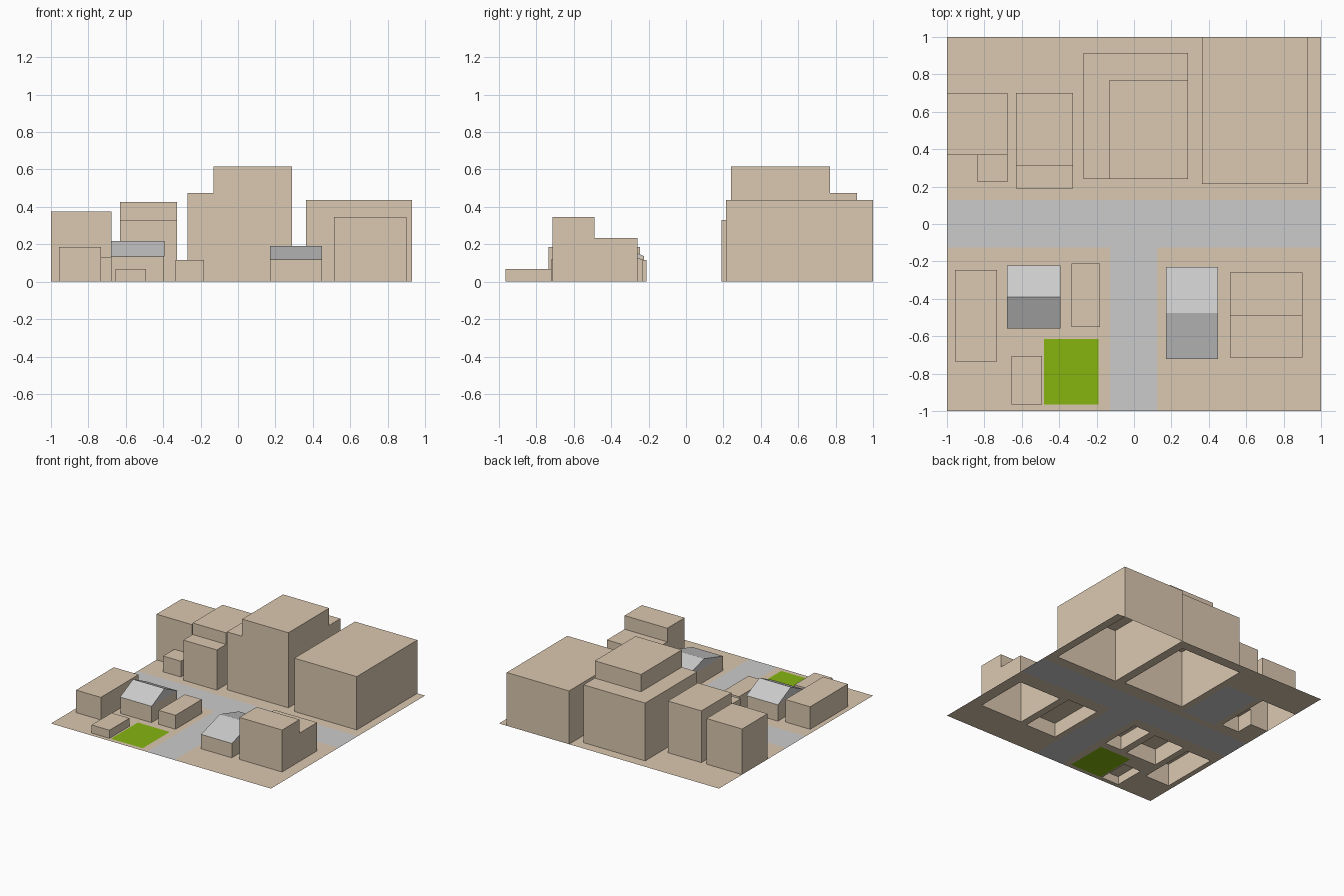
import bpy, bmesh, math

if "Cube" in bpy.data.objects:
    bpy.data.objects.remove(bpy.data.objects["Cube"])


def material(name, color):
    m = bpy.data.materials.new(name)
    m.diffuse_color = (*color, 1)
    m.use_nodes = True
    m.node_tree.nodes["Principled BSDF"].inputs["Base Color"].default_value = m.diffuse_color
    return m


TAN = material("tan", (0.71, 0.58, 0.44))
GREEN = material("grass", (0.24, 0.46, 0.005))


def finish(name, bm, mat):
    bmesh.ops.remove_doubles(bm, verts=bm.verts, dist=1e-5)
    bmesh.ops.dissolve_limit(bm, angle_limit=math.radians(1),
                             verts=bm.verts, edges=bm.edges)
    me = bpy.data.meshes.new(name)
    bm.to_mesh(me)
    bm.free()
    ob = bpy.data.objects.new(name, me)
    bpy.context.collection.objects.link(ob)
    if mat:
        me.materials.append(mat)
    return ob


def poly(bm, *pts):
    bm.faces.new([bm.verts.new(p) for p in pts])


def inside(x, y, r):
    return r[0] < x < r[1] and r[2] < y < r[3]


def cells(rects):
    xs = sorted({v for r in rects for v in r[:2]})
    ys = sorted({v for r in rects for v in r[2:4]})
    for x0, x1 in zip(xs, xs[1:]):
        for y0, y1 in zip(ys, ys[1:]):
            yield x0, x1, y0, y1


def sheet(name, rects, holes=(), mat=None):
    """Flat surface on z = 0 covering rects, with rectangular holes."""
    bm = bmesh.new()
    for x0, x1, y0, y1 in cells(list(rects) + list(holes)):
        cx, cy = (x0 + x1) / 2, (y0 + y1) / 2
        if any(inside(cx, cy, r) for r in rects) and not any(inside(cx, cy, r) for r in holes):
            poly(bm, (x0, y0, 0), (x1, y0, 0), (x1, y1, 0), (x0, y1, 0))
    return finish(name, bm, mat)


def block(name, parts):
    """Open-bottomed stepped shell; each part is x0, x1, y0, y1, height."""
    bm = bmesh.new()

    def height(x, y):
        return max([p[4] for p in parts if inside(x, y, p)], default=0)

    e = 1e-3
    for x0, x1, y0, y1 in cells(parts):
        cx, cy = (x0 + x1) / 2, (y0 + y1) / 2
        h = height(cx, cy)
        if not h:
            continue
        poly(bm, (x0, y0, h), (x1, y0, h), (x1, y1, h), (x0, y1, h))
        for (ax, ay), (bx, by), n in (((x0, y0), (x1, y0), height(cx, y0 - e)),
                                      ((x1, y0), (x1, y1), height(x1 + e, cy)),
                                      ((x1, y1), (x0, y1), height(cx, y1 + e)),
                                      ((x0, y1), (x0, y0), height(x0 - e, cy))):
            if n < h:
                poly(bm, (ax, ay, n), (bx, by, n), (bx, by, h), (ax, ay, h))
    return finish(name, bm, TAN)


def gable_roof(name, x0, x1, y0, y1, eave, ridge):
    """Two slopes with the ridge along x, plus gable ends."""
    bm = bmesh.new()
    ym = (y0 + y1) / 2
    a, b, c, d = (x0, y0, eave), (x1, y0, eave), (x1, y1, eave), (x0, y1, eave)
    r0, r1 = (x0, ym, ridge), (x1, ym, ridge)
    poly(bm, a, b, r1, r0)
    poly(bm, c, d, r0, r1)
    poly(bm, b, c, r1)
    poly(bm, d, a, r0)
    return finish(name, bm, None)


buildings = {
    # large row behind the street
    "corner_block": [(-1, -0.677, 0.37, 0.70, 0.375), (-0.838, -0.677, 0.225, 0.37, 0.13)],
    "stepped_block": [(-0.63, -0.325, 0.31, 0.70, 0.425), (-0.63, -0.325, 0.19, 0.31, 0.33)],
    "tower_block": [(-0.27, 0.29, 0.24, 0.915, 0.475), (-0.13, 0.29, 0.24, 0.77, 0.617)],
    "wide_block": [(0.363, 0.93, 0.213, 1, 0.438)],
    # small buildings in front of the street
    "long_house": [(-0.957, -0.732, -0.735, -0.245, 0.185)],
    "left_gable_house": [(-0.678, -0.395, -0.558, -0.225, 0.135)],
    "garage": [(-0.335, -0.182, -0.552, -0.21, 0.115)],
    "shed": [(-0.655, -0.493, -0.965, -0.705, 0.067)],
    "right_gable_house": [(0.17, 0.45, -0.723, -0.23, 0.118)],
    "two_step_house": [(0.512, 0.90, -0.713, -0.488, 0.345), (0.512, 0.90, -0.488, -0.258, 0.233)],
}
for name, parts in buildings.items():
    block(name, parts)

# roofs on the two gable houses
gable_roof("left_roof", -0.68, -0.393, -0.56, -0.223, 0.135, 0.217)
gable_roof("right_roof", 0.17, 0.45, -0.723, -0.23, 0.118, 0.19)

# road, lawn, grey floor and the ground around them
road = [(-1, 1, -0.125, 0.127), (-0.127, 0.123, -1, -0.125)]
lawn = [(-0.48, -0.19, -0.965, -0.615)]
footprints = [p[:4] for parts in buildings.values() for p in parts]
sheet("road", road)
sheet("lawn", lawn, mat=GREEN)
sheet("stepped_block_floor", [p[:4] for p in buildings["stepped_block"]])
sheet("ground", [(-1, 1, -1, 1)], road + lawn + footprints, TAN)
